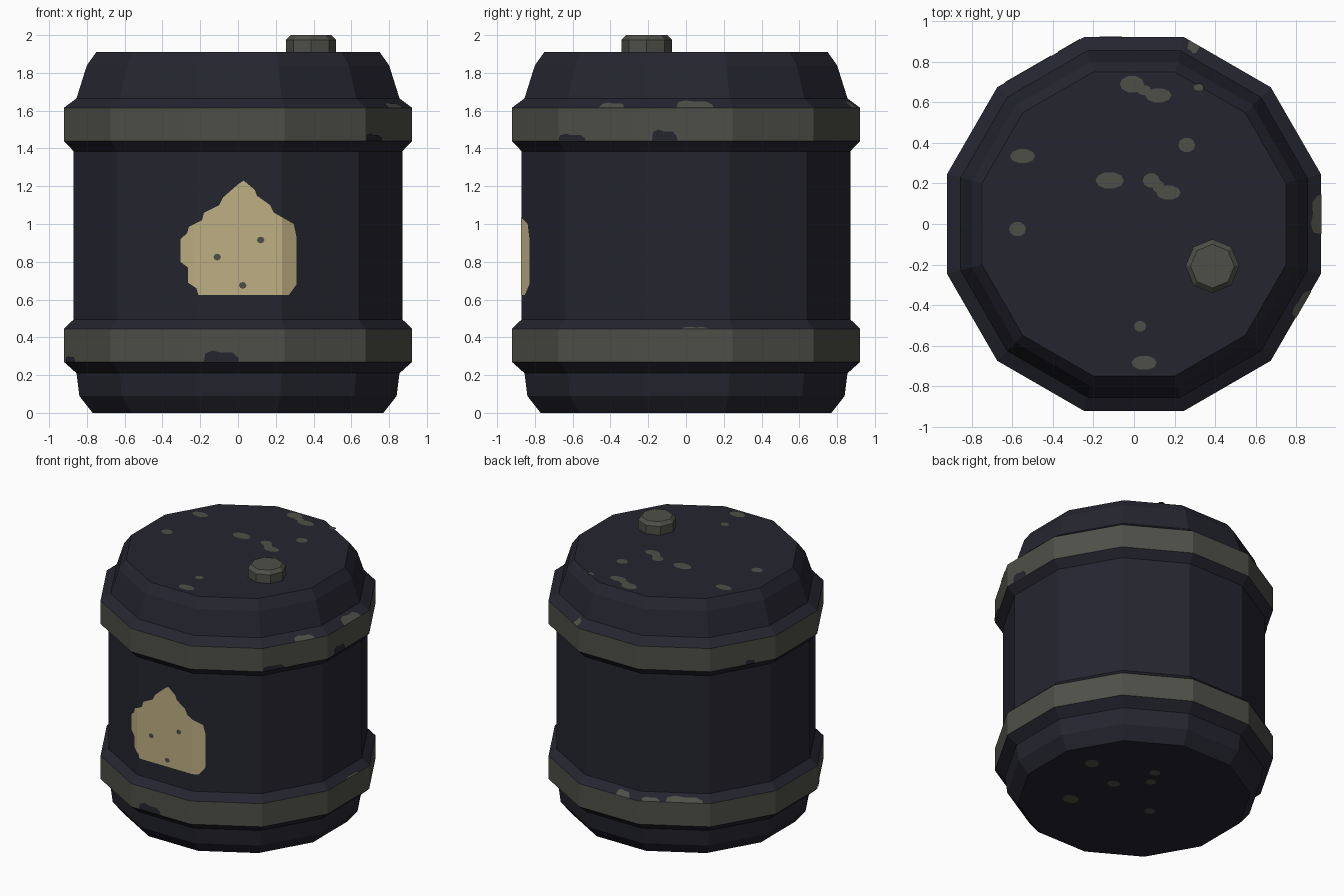
import bpy, bmesh, math

if "Cube" in bpy.data.objects:
    bpy.data.objects.remove(bpy.data.objects["Cube"])

SIDES = 12
# (height, distance from axis to flat side)
PROFILE = [(0, .77), (.09, .84), (.21, .855), (.27, .922), (.445, .922), (.495, .87),
           (1.385, .87), (1.44, .922), (1.615, .922), (1.665, .855), (1.84, .80), (1.91, .75)]
BANDS = [(.27, .445), (1.44, 1.615)]
LIFT = .004


def material(name, srgb):
    m = bpy.data.materials.new(name)
    m.diffuse_color = [((c / 255 + .055) / 1.055) ** 2.4 for c in srgb] + [1]
    m.use_nodes = True
    m.node_tree.nodes["Principled BSDF"].inputs["Base Color"].default_value = m.diffuse_color
    return m


NAVY = material("dark navy paint", (37, 37, 48))
METAL = material("grey metal", (79, 79, 73))
PAPER = material("tan paper", (191, 175, 131))


def finish(name, bm, *mats):
    me = bpy.data.meshes.new(name)
    bm.to_mesh(me)
    bm.free()
    ob = bpy.data.objects.new(name, me)
    for m in mats:
        me.materials.append(m)
    bpy.context.collection.objects.link(ob)
    return ob


def lathe(profile, sides, turn, centre=(0, 0)):
    """Closed faceted solid from (z, corner radius) rings."""
    bm = bmesh.new()
    rings = []
    for z, r in profile:
        rings.append([bm.verts.new((centre[0] + r * math.cos(turn + i * math.tau / sides),
                                    centre[1] + r * math.sin(turn + i * math.tau / sides), z))
                      for i in range(sides)])
    for a, b in zip(rings, rings[1:]):
        for i in range(sides):
            j = (i + 1) % sides
            bm.faces.new((a[i], a[j], b[j], b[i]))
    bm.faces.new(rings[0][::-1])
    bm.faces.new(rings[-1])
    return bm


# barrel body with two raised metal bands
corner = math.cos(math.pi / SIDES)
bm = lathe([(z, r / corner) for z, r in PROFILE], SIDES, math.pi / SIDES)
for f in bm.faces:
    z = f.calc_center_median().z
    f.material_index = int(any(lo < z < hi for lo, hi in BANDS))
finish("barrel_body", bm, NAVY, METAL)

# octagonal filler cap
finish("filler_cap", lathe([(1.905, .133), (1.975, .133), (2.0, .108)], 8, 0, (.387, -.208)), METAL)


def plate(name, points, mat, place, cuts=()):
    """Flat outline, optionally cut at given u values, laid on a surface."""
    bm = bmesh.new()
    bm.faces.new([bm.verts.new((u, v, 0)) for u, v in points])
    for c in cuts:
        bmesh.ops.bisect_plane(bm, geom=bm.verts[:] + bm.edges[:] + bm.faces[:],
                               plane_co=(c, 0, 0), plane_no=(1, 0, 0))
    bmesh.ops.triangulate(bm, faces=bm.faces[:])
    for v in bm.verts:
        v.co = place(v.co.x, v.co.y)
    return finish(name, bm, mat)


def ellipse(x, y, rx, ry, n=10):
    return [(x + rx * math.cos(i * math.tau / n), y + ry * math.sin(i * math.tau / n))
            for i in range(n)]


# torn paper label wrapped over the front facets
FOLD = .87 * math.tan(math.pi / SIDES)


def on_front(lift):
    return lambda x, z: (x, -.87 - lift + max(0, abs(x) - FOLD) * math.tan(math.pi / 6), z)


label = [(-.21, .625), (.27, .625), (.31, .68), (.31, .93), (.295, 1.0), (.19, 1.06),
         (.17, 1.10), (.10, 1.15), (.09, 1.18), (.03, 1.23), (0, 1.21), (-.08, 1.14),
         (-.10, 1.10), (-.18, 1.06), (-.19, 1.02), (-.26, .985), (-.27, .95), (-.305, .92),
         (-.305, .80), (-.265, .77), (-.265, .69), (-.22, .66)]
plate("paper_label", label, PAPER, on_front(LIFT), (-FOLD, FOLD))
for x, z in [(-.11, .825), (.12, .915), (.025, .675)]:
    plate("label_hole", ellipse(x, z, .02, .018, 8), METAL, on_front(2 * LIFT))

# bare metal spots on the lid
for s in [(-.01, .69, .06, .042), (.05, .66, .035, .025), (.12, .635, .065, .036),
          (.32, .675, .025, .018), (-.55, .335, .062, .036), (.26, .39, .042, .036),
          (-.12, .215, .07, .042), (.085, .215, .042, .036), (.12, .185, .03, .03),
          (.17, .155, .06, .036), (-.575, -.025, .042, .036), (.03, -.505, .03, .027),
          (.05, -.685, .062, .036)]:
    plate("lid_spot", ellipse(*s), METAL, lambda x, y: (x, y, 1.91 + LIFT))

# bare metal spots on the underside
for s in [(.53, .185, .05, .05), (.24, .07, .045, .04), (.33, -.28, .06, .05),
          (.06, .25, .035, .035), (.12, .365, .04, .035), (-.19, -.06, .04, .035)]:
    plate("base_spot", ellipse(*s)[::-1], METAL, lambda x, y: (x, y, -LIFT * .5))


def apothem(z):
    for (z0, r0), (z1, r1) in zip(PROFILE, PROFILE[1:]):
        if z <= z1:
            return r0 + (r1 - r0) * (z - z0) / (z1 - z0)
    return PROFILE[-1][1]


def chip(name, mat, facet, u0, u1, z0, z1):
    """Worn patch with an uneven top edge on one side facet."""
    a = math.radians(facet)
    w, h = u1 - u0, z1 - z0
    pts = [(u0, z0), (u1, z0), (u1 - .03 * w, z0 + .4 * h), (u1 - .2 * w, z0 + .85 * h),
           (u0 + .5 * w, z0 + .8 * h), (u0 + .25 * w, z1), (u0 + .04 * w, z0 + .75 * h)]

    def place(u, z):
        r = apothem(z) + LIFT
        return (r * math.cos(a) - u * math.sin(a), r * math.sin(a) + u * math.cos(a), z)
    plate(name, pts, mat, place)


# paint left on the lower edges of the bands
for c in [(-90, -.18, .005, .271, .33), (-150, -.22, -.12, .271, .30),
          (-30, -.245, -.08, 1.441, 1.478), (0, -.18, -.045, 1.441, 1.50),
          (150, .02, .09, 1.441, 1.475)]:
    chip("band_paint_chip", NAVY, *c)

# bare metal worn through above the bands
for c in [(-30, 0, .15, 1.616, 1.643), (0, -.05, .145, 1.616, 1.655),
          (60, .155, .215, 1.618, 1.655), (0, -.02, .12, .446, .455),
          (90, .06, .17, .446, .482), (120, -.225, -.10, .446, .47),
          (120, -.06, .20, .446, .48)]:
    chip("shoulder_wear", METAL, *c)
